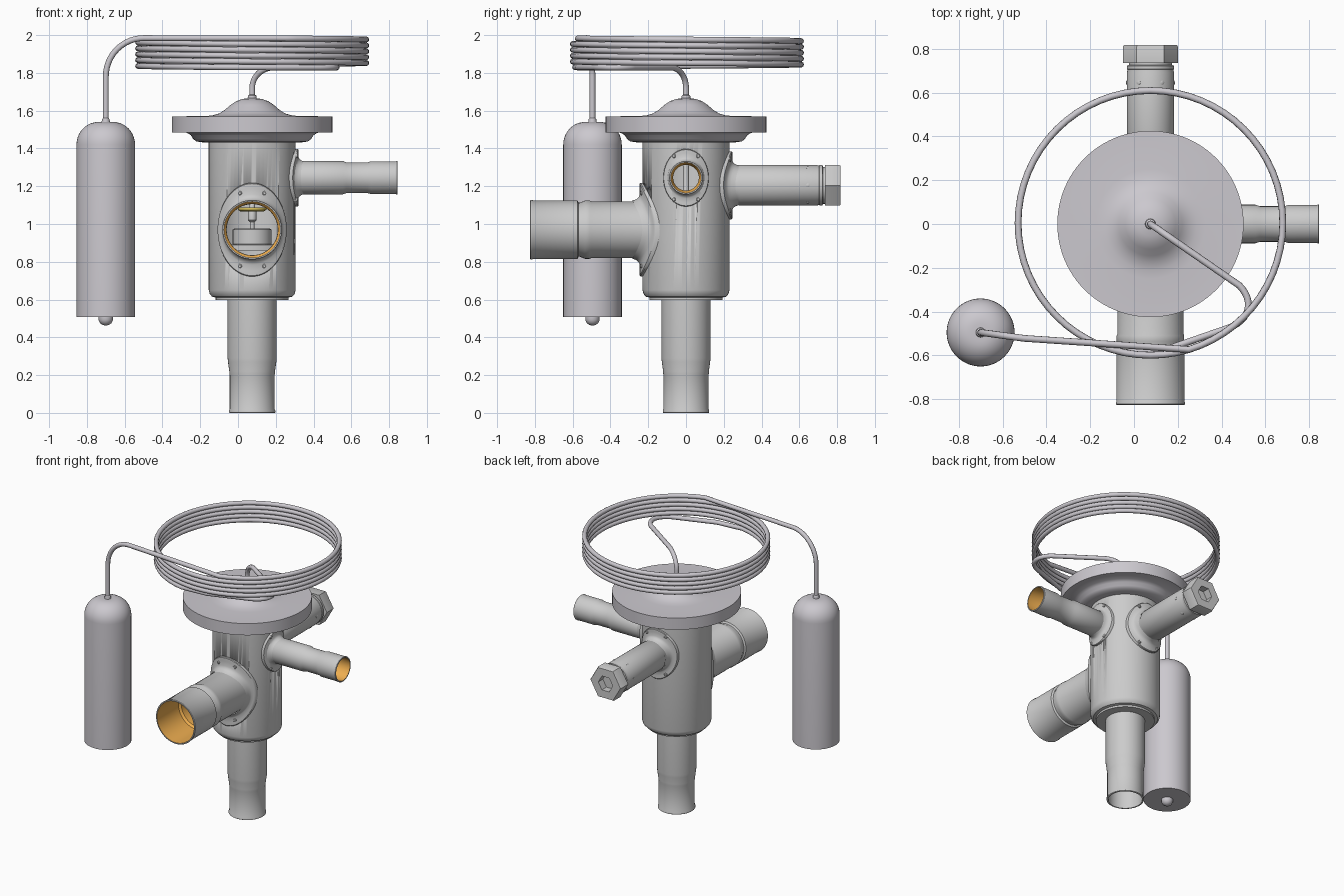
import bpy, bmesh, math
from mathutils import Vector

if "Cube" in bpy.data.objects:
    bpy.data.objects.remove(bpy.data.objects["Cube"])

CX = 0.075                       # main valve axis
UP = Vector((0, 0, 1))
X, Y = Vector((1, 0, 0)), Vector((0, 1, 0))


def material(name, color):
    m = bpy.data.materials.new(name)
    m.diffuse_color = color
    m.use_nodes = True
    m.node_tree.nodes["Principled BSDF"].inputs["Base Color"].default_value = m.diffuse_color
    return m


copper = material("copper", (0.85, 0.42, 0.08, 1))
brass = material("brass", (0.75, 0.58, 0.12, 1))
bulb_grey = material("steel", (0.60, 0.58, 0.62, 1))


def finish(name, bm, mat=None, flip=False):
    bmesh.ops.remove_doubles(bm, verts=bm.verts, dist=1e-5)
    bmesh.ops.recalc_face_normals(bm, faces=bm.faces)
    if flip:
        bmesh.ops.reverse_faces(bm, faces=bm.faces)
    me = bpy.data.meshes.new(name)
    bm.to_mesh(me)
    bm.free()
    ob = bpy.data.objects.new(name, me)
    bpy.context.collection.objects.link(ob)
    if mat:
        me.materials.append(mat)
    bpy.ops.object.select_all(action='DESELECT')
    ob.select_set(True)
    bpy.context.view_layer.objects.active = ob
    bpy.ops.object.shade_smooth_by_angle(angle=math.radians(32))
    return ob


def lathe(name, prof, origin=(CX, 0, 0), w=UP, u=X, n=64, closed=False, mat=None, flip=False):
    """Turn (radius, height) points around axis w through origin."""
    bm, o, v = bmesh.new(), Vector(origin), w.cross(u)
    rings = []
    for r, h in prof:
        rings.append([bm.verts.new(o + w * h + (u * math.cos(a) + v * math.sin(a)) * r)
                      for a in (2 * math.pi * i / n for i in range(n))])
    pairs = list(zip(rings, rings[1:])) + ([(rings[-1], rings[0])] if closed else [])
    for a, b in pairs:
        for i in range(n):
            j = (i + 1) % n
            bm.faces.new((a[i], a[j], b[j], b[i]))
    return finish(name, bm, mat, flip)


def saddle(name, w, u, z, tube_r, half_u, half_v, bolt_u, bolt_v, R=0.245):
    """Oval flange wrapped around the body, flared into its pipe, with four rivets."""
    bm, o, n = bmesh.new(), Vector((CX, 0, z)), 64
    rings = []
    for t, lift in ((0, .04), (.08, .018), (.2, .006), (.35, 0), (.7, 0), (.95, 0), (1, -.004), (1, -.04)):
        ring = []
        for i in range(n):
            a = 2 * math.pi * i / n
            pu = math.cos(a) * (tube_r + (half_u - tube_r) * t)
            pv = math.sin(a) * (tube_r + (half_v - tube_r) * t)
            ring.append(bm.verts.new(o + u * pu + UP * pv + w * (math.sqrt(R * R - pu * pu) + lift)))
        rings.append(ring)
    for a, b in zip(rings, rings[1:]):
        for i in range(n):
            j = (i + 1) % n
            bm.faces.new((a[i], a[j], b[j], b[i]))
    finish(name, bm)
    d = math.sqrt(R * R - bolt_u ** 2)
    for k, (su, sv) in enumerate(((1, 1), (1, -1), (-1, 1), (-1, -1))):
        lathe(f"{name}_rivet_{k}", [(.011, d - .02), (.011, d + .003), (.007, d + .006), (0, d + .006)],
              o + u * bolt_u * su + UP * bolt_v * sv, w, u, 12)


# hollow body with pipe openings cut through the wall
body = lathe("valve_body", [(.23, 1.445), (.23, .65), (.225, .63), (.212, .615), (.193, .611), (.193, .597),
                            (.11, .597), (.11, .64), (.2, .66), (.2, 1.445)], closed=True)
for w, u, z, r in ((-Y, X, .97, .135), (X, Y, 1.245, .068)):
    cut = lathe("cutter", [(0, .05), (r, .05), (r, .4), (0, .4)], (CX, 0, z), w, u)
    cut.hide_render = True
    bpy.context.view_layer.objects.active = body
    mod = body.modifiers.new("opening", 'BOOLEAN')
    mod.operation, mod.object, mod.solver = 'DIFFERENCE', cut, 'EXACT'
    bpy.ops.object.modifier_apply(modifier=mod.name)
    bpy.data.objects.remove(cut)

# bottom outlet pipe
lathe("bottom_pipe", [(.13, .62), (.13, .29), (.128, .27), (.121, .22), (.121, .208), (.119, .2), (.119, .02),
                      (.123, .012), (.123, .002), (.12, 0), (.112, 0), (.11, .2), (.11, .62)], closed=True)

# inner valve seat, plug and spindle
lathe("valve_seat", [(0, .86), (.2, .86), (.2, .89), (.103, .893), (.103, .97), (.095, .975), (0, .975)])
lathe("spindle", [(.012, .97), (.012, 1.01), (.022, 1.02), (.022, 1.07), (.015, 1.085), (.015, 1.445)], n=24)
lathe("spindle_disc", [(0, 1.065), (.06, 1.065), (.075, 1.075), (.075, 1.088), (0, 1.088)], mat=brass)

# diaphragm head with domed cap
lathe("diaphragm_head", [(0, 1.432), (.26, 1.432), (.295, 1.437), (.312, 1.45), (.325, 1.47), (.345, 1.483),
                         (.425, 1.485), (.425, 1.57), (.25, 1.571), (.21, 1.575), (.175, 1.585), (.145, 1.604),
                         (.115, 1.63), (.085, 1.65), (.055, 1.661), (.024, 1.666), (.022, 1.68), (.014, 1.686),
                         (0, 1.686)], n=96, mat=bulb_grey)

# front pipe
saddle("front_flange", -Y, X, .97, .153, .183, .248, .065, .193)
front = dict(origin=(CX, 0, .97), w=-Y, u=X)
lathe("front_pipe", [(.15, .12), (.15, .5), (.154, .51), (.154, .535), (.143, .562), (.143, .568), (.155, .575),
                     (.155, .81), (.158, .815), (.158, .822), (.155, .825), (.148, .825)], **front)
lathe("front_pipe_lining", [(.148, .825), (.148, .58), (.136, .565), (.136, .12)], mat=copper, flip=True, **front)

# right pipe, heights measured from the body axis
saddle("right_flange", X, Y, 1.245, .085, .12, .152, .065, .115)
right = dict(origin=(CX, 0, 1.245), w=X, u=Y)
lathe("right_pipe", [(.082, .15), (.082, .25), (.088, .262), (.088, .48), (.081, .5), (.081, .61), (.087, .63),
                     (.087, .76), (.089, .763), (.089, .768), (.087, .77), (.08, .77)], **right)
lathe("right_pipe_lining", [(.08, .77), (.08, .63), (.068, .61), (.068, .15)], mat=copper, flip=True, **right)

# rear adjusting stem, with hex cap and ring of dimples
saddle("rear_flange", Y, X, 1.205, .104, .145, .18, .075, .135)
rear = dict(origin=(CX, 0, 1.205), w=Y, u=X)
lathe("rear_stem", [(.1, .15), (.1, .27), (.108, .285), (.108, .69), (.105, .7), (.105, .705), (.108, .707),
                    (.108, .722), (.098, .725), (.098, .74)], **rear)
lathe("hex_cap", [(0, .735), (.125, .735), (.125, .81), (.12, .817), (.058, .817), (.058, .765), (0, .765)],
      n=6, **rear)
for k in range(6):
    a = math.pi / 3 * k
    d = X * math.cos(a) + UP * math.sin(a)
    lathe(f"stem_dimple_{k}", [(.01, .1), (.01, .109), (.006, .111), (0, .111)],
          (CX, .645, 1.205), d, Y, 12)

# sensing bulb
bulb_prof = [(0, .462), (.015, .465), (.03, .475), (.038, .492), (.038, .507), (.155, .507), (.155, 1.42)]
bulb_prof += [(.04 + .115 * math.cos(t), 1.42 + .12 * math.sin(t)) for t in
              (math.pi / 2 * i / 10 for i in range(1, 11))]
bulb_prof += [(.022, 1.54), (.02, 1.555), (.014, 1.562), (0, 1.562)]
lathe("sensing_bulb", bulb_prof, (-.7, -.495, 0), mat=bulb_grey)


# capillary tube: bulb -> coil -> diaphragm head
def bend(a, b, c, n=12):
    a, b, c = Vector(a), Vector(b), Vector(c)
    pts = []
    for i in range(n + 1):
        t = i / n
        k0, k1, k2 = (1 - t) ** 2, 1.414 * t * (1 - t), t * t
        pts.append((a * k0 + b * k1 + c * k2) / (k0 + k1 + k2))
    return pts


path = [Vector((-.7, -.495, 1.55))]
path += bend((-.7, -.495, 1.78), (-.7, -.495, 1.984), (-.5, -.522, 1.984))
turns, steps, top, pitch, rad = 5, 64, 1.984, .031, .604
for i in range(3, turns * steps - 1):
    a = -math.pi / 2 + 2 * math.pi * i / steps
    path.append(Vector((CX + rad * math.cos(a), .005 + rad * math.sin(a), top - pitch * i / steps)))
path.append(Vector((.15, -.572, 1.829)))
path += bend((.43, -.475, 1.829), (.61, -.41, 1.829), (.48, -.28, 1.829))
path += bend((.19, -.08, 1.829), (CX, 0, 1.829), (CX, 0, 1.72))
path.append(Vector((CX, 0, 1.67)))
cu = bpy.data.curves.new("capillary_tube", 'CURVE')
cu.dimensions = '3D'
cu.bevel_depth, cu.bevel_resolution, cu.use_fill_caps = .0155, 3, True
sp = cu.splines.new('POLY')
sp.points.add(len(path) - 1)
for p, co in zip(sp.points, path):
    p.co = (*co, 1)
sp.use_smooth = True
cu.materials.append(bulb_grey)
bpy.context.collection.objects.link(bpy.data.objects.new("capillary_tube", cu))
